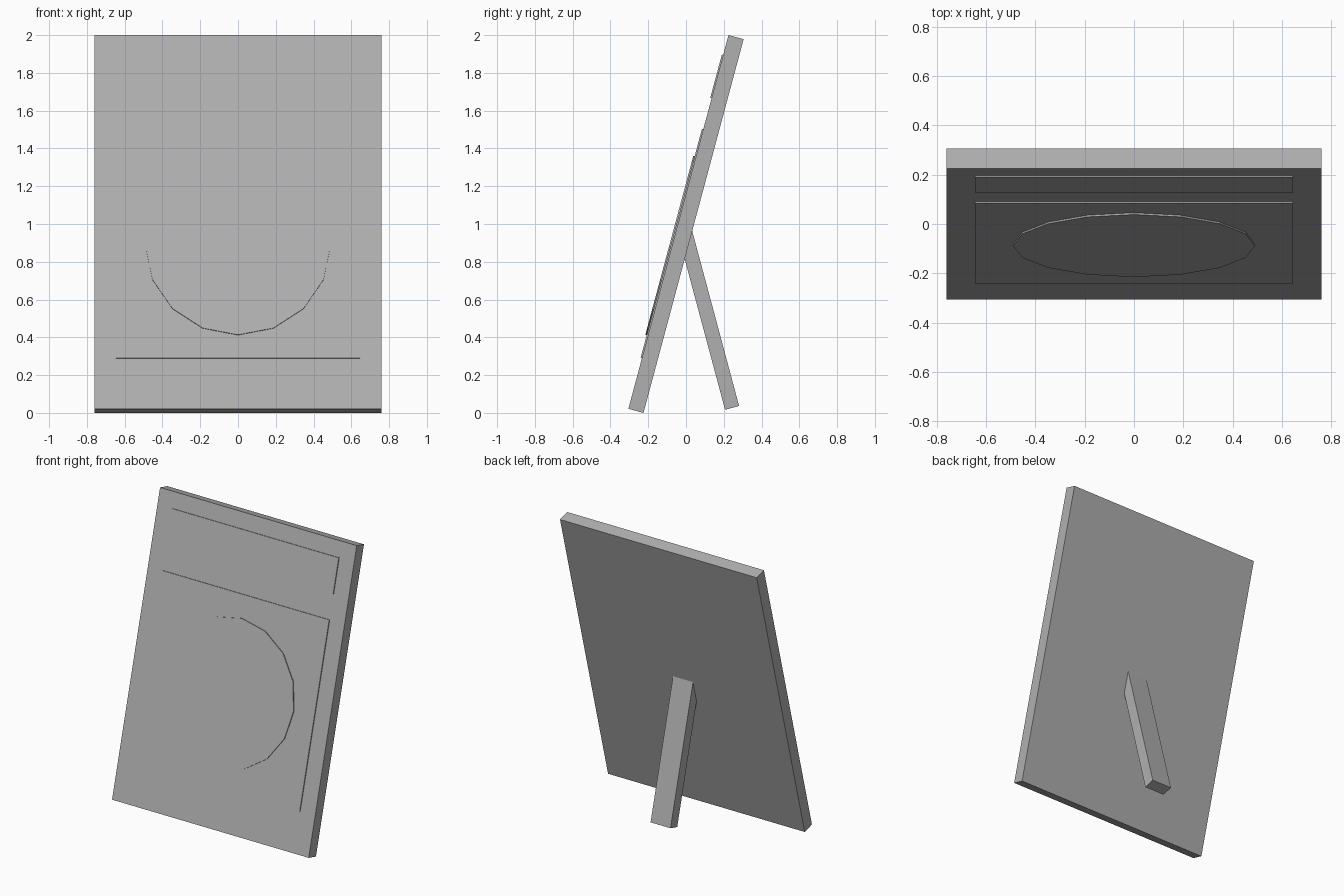
import bpy
from math import radians, sin, cos
from mathutils import Matrix

if "Cube" in bpy.data.objects:
    bpy.data.objects.remove(bpy.data.objects["Cube"])

TILT = radians(15)
LEN, THICK, WIDTH = 2.0485, 0.083, 1.52

# Frame at the board's lower front edge: x = width, y = into board, z = up along board
BOARD = (Matrix.Translation((0, -(LEN * sin(TILT) + THICK * cos(TILT)) / 2, THICK * sin(TILT)))
         @ Matrix.Rotation(-TILT, 4, 'X'))
# Frame at the foot of the rear leg, leaning the other way
LEG = Matrix.Translation((0, 0.244, 0.0265)) @ Matrix.Rotation(TILT, 4, 'X')

# Mid grey shared by every part
GREY = bpy.data.materials.new("mid_grey")
GREY.diffuse_color = (0.433, 0.433, 0.433, 1)
GREY.use_nodes = True
GREY.node_tree.nodes["Principled BSDF"].inputs["Base Color"].default_value = GREY.diffuse_color


def place(name, frame, y0, y1, zc, rot=Matrix()):
    ob = bpy.context.object
    ob.name = name
    ob.data.materials.append(GREY)
    ob.matrix_world = frame @ Matrix.Translation((0, (y0 + y1) / 2, zc)) @ rot
    return ob


def slab(name, frame, width, y0, y1, z0, z1):
    bpy.ops.mesh.primitive_cube_add(size=1)
    bpy.context.object.data.transform(Matrix.Diagonal((width, y1 - y0, z1 - z0, 1)))
    return place(name, frame, y0, y1, (z0 + z1) / 2)


def disc(name, frame, radius, y0, y1, zc):
    bpy.ops.mesh.primitive_cylinder_add(vertices=16, radius=radius, depth=y1 - y0)
    return place(name, frame, y0, y1, zc, Matrix.Rotation(radians(90), 4, 'X'))


# Leaning sign board
slab("board", BOARD, WIDTH, 0, THICK, 0, LEN)

# Thin raised panels on the front
slab("header_panel", BOARD, 1.29, -0.0072, 0.01, 1.703, 1.94)
slab("main_panel", BOARD, 1.29, -0.0072, 0.01, 0.277, 1.533)
disc("round_panel", BOARD, 0.49, -0.0145, 0.005, 0.892)

# Rear prop leg, its top sunk into the board
slab("back_leg", LEG, 0.154, -0.0385, 0.0385, 0, 0.965)
